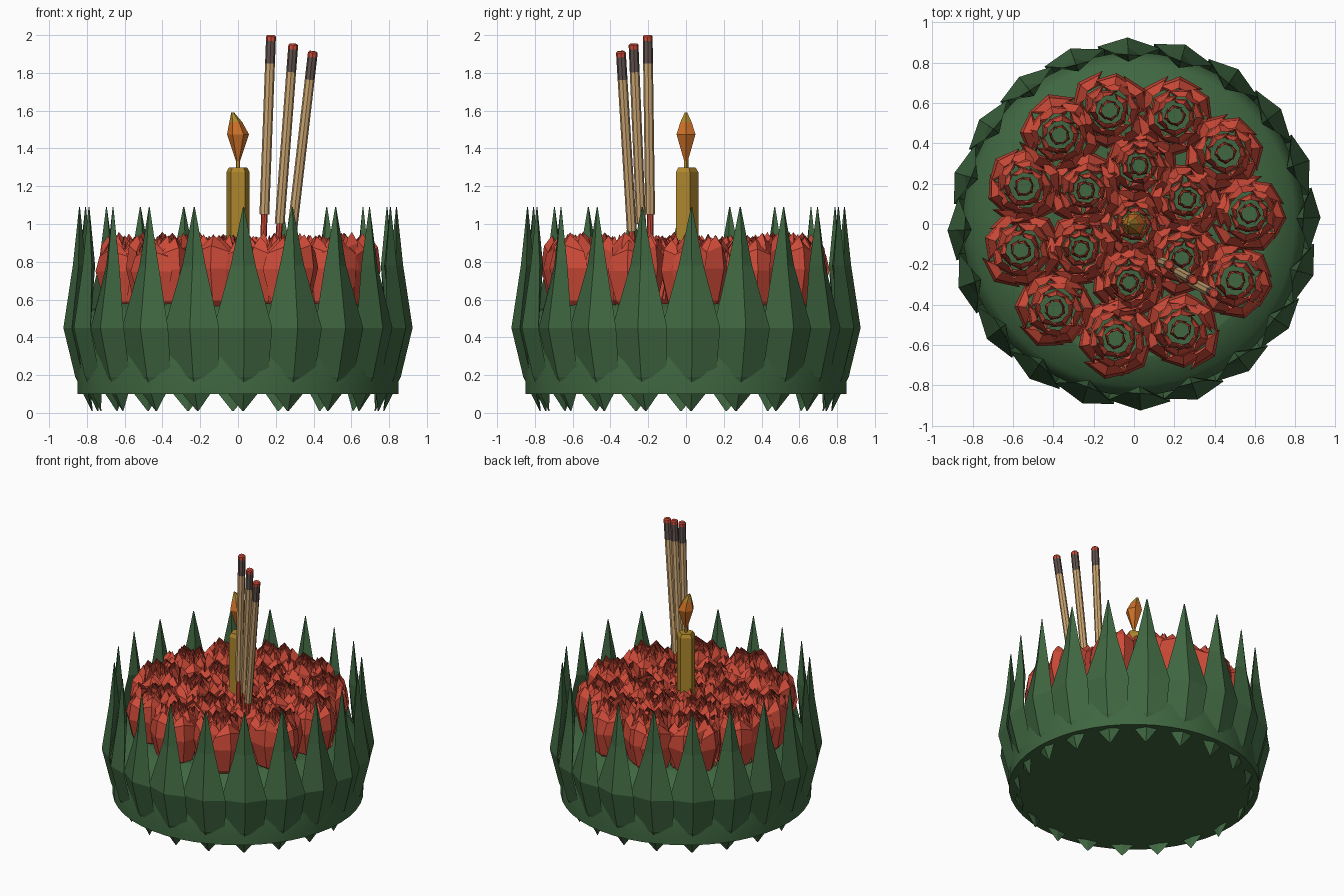
import bpy, bmesh, math, random
from mathutils import Vector

if "Cube" in bpy.data.objects:
    bpy.data.objects.remove(bpy.data.objects["Cube"])

random.seed(4)

def mat(name, r, g, b):
    m = bpy.data.materials.new(name)
    m.diffuse_color = (r, g, b, 1)
    m.use_nodes = True
    m.node_tree.nodes["Principled BSDF"].inputs["Base Color"].default_value = m.diffuse_color
    return m

GREEN = mat("leaf green", 0.05, 0.135, 0.052)
RED = mat("petal red", 0.62, 0.07, 0.04)
GOLD = mat("candle gold", 0.42, 0.24, 0.025)
FLAME = mat("flame orange", 0.60, 0.16, 0.02)
TAN = mat("incense tan", 0.60, 0.38, 0.17)
ASH = mat("burnt brown", 0.12, 0.085, 0.075)

def make(name, verts, faces, mats, fix=True):
    me = bpy.data.meshes.new(name)
    me.from_pydata(verts, [], faces)
    for m in mats:
        me.materials.append(m)
    if fix:
        bm = bmesh.new()
        bm.from_mesh(me)
        bmesh.ops.recalc_face_normals(bm, faces=bm.faces)
        bm.to_mesh(me)
        bm.free()
    ob = bpy.data.objects.new(name, me)
    bpy.context.collection.objects.link(ob)
    return ob

def loft(rings):
    """Closed skin over rings with equal vertex counts."""
    n = len(rings[0])
    verts = [v for r in rings for v in r]
    faces = []
    for k in range(len(rings) - 1):
        for i in range(n):
            j = (i + 1) % n
            faces.append((k*n + i, k*n + j, k*n + n + j, k*n + n + i))
    faces.append(tuple(reversed(range(n))))
    faces.append(tuple(range((len(rings) - 1)*n, len(rings)*n)))
    return verts, faces

def turned(name, prof, n, mats, rot=0.0):
    """prof rows: x, y, z, radius"""
    rings = [[(x + r*math.cos(rot + 2*math.pi*i/n), y + r*math.sin(rot + 2*math.pi*i/n), z)
              for i in range(n)] for x, y, z, r in prof]
    return make(name, *loft(rings), mats)

# round base under the flowers
base = turned("base", [(0, 0, .10, .85), (0, 0, .13, .85), (0, 0, .45, .85),
                       (0, 0, .54, .80), (0, 0, .58, .66)], 48, [GREEN])
for p in base.data.polygons:
    p.use_smooth = len(p.vertices) == 4

# ring of twenty folded leaves: z, ridge radius, half width, fold depth, back depth
LEAF = [(.01, .775, .004, .002, .006), (.10, .82, .075, .03, .04), (.19, .862, .13, .045, .07),
        (.45, .925, .15, .05, .08), (.78, .875, .064, .035, .07), (1.09, .842, .003, .002, .005)]
for k in range(20):
    a = math.radians(-88 + 18*k)
    ca, sa = math.cos(a), math.sin(a)
    rings = []
    for z, r, w, d, back in LEAF:
        # one edge tucks under the neighbouring leaf
        pts = [(r, 0), (r - d*.8, w), (r - back, 0), (r - d*1.2, -w*1.06)]
        rings.append([(u*ca - v*sa, u*sa + v*ca, z) for u, v in pts])
    make(f"leaf_{k + 1}", *loft(rings), [GREEN])

# blossoms made of cupped low-poly petals
PETAL = [(.02, .30, .25), (.25, .80, .75), (.62, 1.0, 1.0), (.88, .92, .85), (1.0, .70, .40)]

def blossom(name, cx, cy, R, z0, z1):
    verts, faces = [], []
    for layer, (rs, n, top) in enumerate([(1, 6, .97), (.76, 5, 1.0), (.52, 5, .98), (.28, 4, .95)]):
        off = random.uniform(0, 6.28)
        for i in range(n):
            a0 = off + 2*math.pi*i/n + random.uniform(-.12, .12)
            half = math.pi/n*1.3
            hgt = (z1 - z0)*top*random.uniform(.93, 1.0)
            lean = random.uniform(.92, 1.06)
            b = len(verts)
            for t, pr, pw in PETAL:
                for s in (-1, 0, 1):
                    a = a0 + s*half*pw
                    # one petal edge sits inside the next one
                    r = R*rs*pr*lean*(1 - .10*(s == 1) - .04*(s == -1))
                    z = z0 + hgt*t - (.035*abs(s) if t > .8 else 0)
                    verts.append((cx + r*math.cos(a), cy + r*math.sin(a), z))
            for q in range(len(PETAL) - 1):
                for s in range(2):
                    c = b + q*3 + s
                    faces.append((c, c + 1, c + 4, c + 3))
    make(name, verts, faces, [RED], fix=False)

for k, deg in enumerate([102, 69, 38, 5, -29, -66, -99, -133, -167, 161, 130]):
    a = math.radians(deg)
    blossom(f"outer_blossom_{k + 1}", .575*math.cos(a), .575*math.sin(a), .20, .48, .96)
for k in range(6):
    a = math.radians(25 + 60*k)
    blossom(f"inner_blossom_{k + 1}", .29*math.cos(a), .29*math.sin(a), .19, .50, .94)
blossom("centre_blossom", 0, 0, .18, .50, .92)

# five-sided candle, wick and flame
UP = math.pi/2
turned("candle", [(0, 0, .55, .065), (0, 0, 1.275, .065), (0, 0, 1.30, .05)], 5, [GOLD], UP)
turned("wick", [(0, 0, 1.29, .012), (0, 0, 1.36, .012)], 5, [GOLD], UP)
flame = turned("flame", [(0, 0, 1.325, .008), (0, 0, 1.39, .03), (0, 0, 1.475, .058),
                         (-.012, 0, 1.54, .034), (-.028, 0, 1.59, .008)], 6, [FLAME, GOLD], 0)
for p in flame.data.polygons:
    p.material_index = 1 if p.center.z > 1.55 else 0

# three incense sticks: foot, top, height where the red shaft ends
STICKS = [((.135, -.188, .93), (.175, -.203, 2.0), 1.05),
          ((.215, -.235, .93), (.293, -.278, 1.955), 1.0),
          ((.283, -.285, .93), (.397, -.345, 1.915), .96)]
for k, (p0, p1, zr) in enumerate(STICKS):
    p0, p1 = Vector(p0), Vector(p1)
    axis = (p1 - p0).normalized()
    u = axis.cross(Vector((0, 1, 0))).normalized()
    v = axis.cross(u)
    top = p1.z
    rows = [(.58, .017), (zr, .017), (zr + .001, .026), (top - .15, .026),
            (top - .03, .026), (top - .008, .026), (top, .019)]
    rings = []
    for z, r in rows:
        c = p0 + axis*((z - p0.z)/axis.z)
        rings.append([tuple(c + r*(math.cos(t*math.pi/4)*u + math.sin(t*math.pi/4)*v))
                      for t in range(8)])
    ob = make(f"incense_stick_{k + 1}", *loft(rings), [TAN, ASH, RED])
    for p in ob.data.polygons:
        z = p.center.z
        p.material_index = 2 if z < zr - .02 or z > top - .025 else 1 if z > top - .12 else 0
